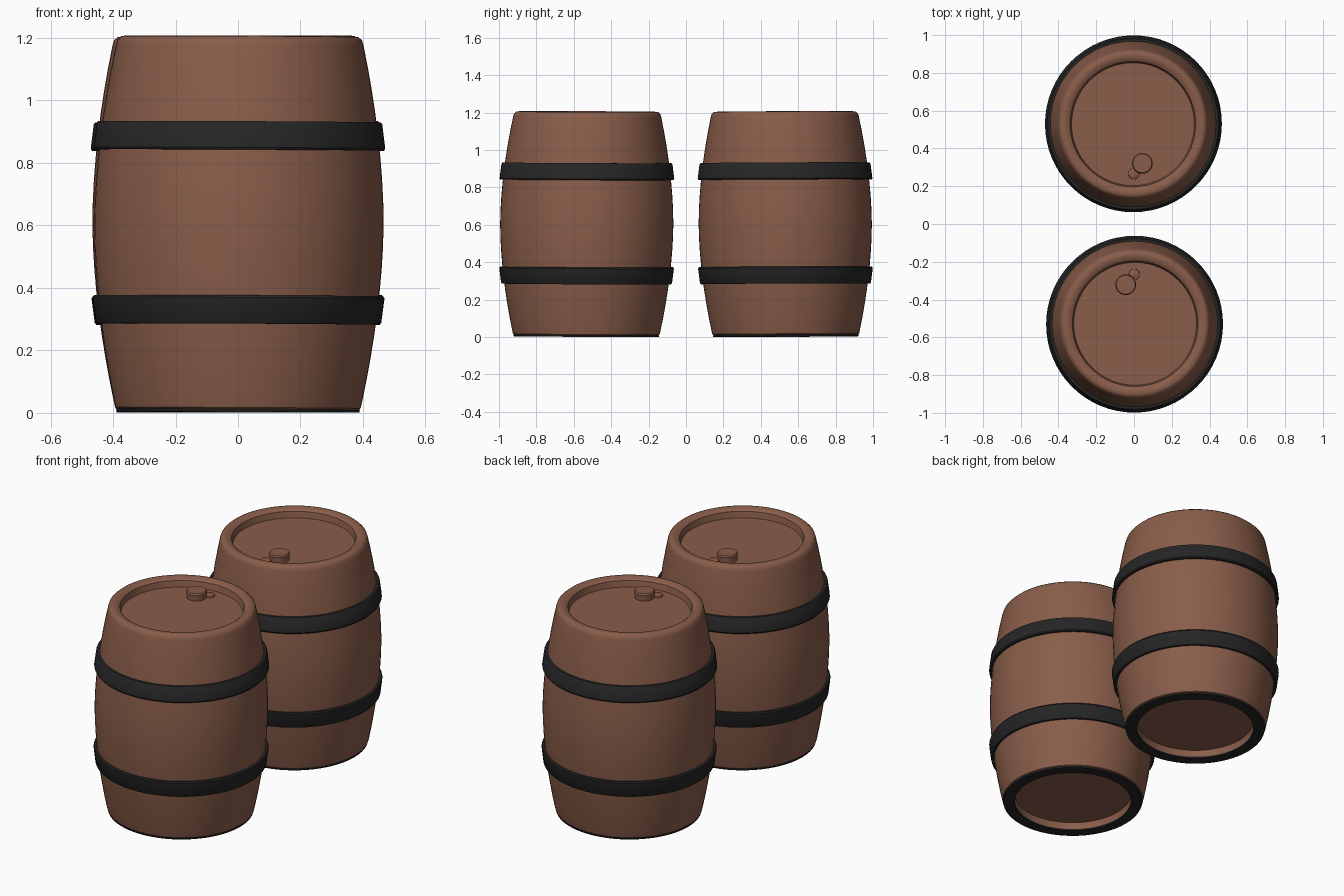
import bpy, math
from mathutils import Matrix, Vector

if "Cube" in bpy.data.objects:
    bpy.data.objects.remove(bpy.data.objects["Cube"])

SEGMENTS = 64


def material(name, rgb):
    m = bpy.data.materials.new(name)
    m.diffuse_color = (*rgb, 1)
    m.use_nodes = True
    m.node_tree.nodes["Principled BSDF"].inputs["Base Color"].default_value = m.diffuse_color
    return m


wood = material("brown wood", (0.25, 0.11, 0.068))
iron = material("black iron", (0.019, 0.019, 0.019))


def lathe(name, profile, mat, place, offset=(0, 0), segments=SEGMENTS, closed=False):
    """Spin (radius, height) points around a vertical axis; radius 0 ends become poles."""
    verts, rings = [], []
    for r, z in profile:
        n = 1 if r == 0 else segments
        rings.append(range(len(verts), len(verts) + n))
        for i in range(n):
            a = 2 * math.pi * i / segments
            verts.append((offset[0] + r * math.cos(a), offset[1] + r * math.sin(a), z))
    pairs = list(zip(rings, rings[1:]))
    if closed:
        pairs.append((rings[-1], rings[0]))
    faces = []
    for low, high in pairs:
        for i in range(segments):
            j = (i + 1) % segments
            if len(low) == 1:
                faces.append((low[0], high[j], high[i]))
            elif len(high) == 1:
                faces.append((low[i], low[j], high[0]))
            else:
                faces.append((low[i], low[j], high[j], high[i]))
    mesh = bpy.data.meshes.new(name)
    mesh.from_pydata(verts, [], faces)
    mesh.materials.append(mat)
    obj = bpy.data.objects.new(name, mesh)
    bpy.context.collection.objects.link(obj)
    obj.matrix_world = place
    bpy.ops.object.select_all(action='DESELECT')
    obj.select_set(True)
    bpy.context.view_layer.objects.active = obj
    bpy.ops.object.shade_smooth_by_angle(angle=math.radians(35))
    return obj


# Bulging staves with rounded rims and a recessed head at each end
bulge = [(0.396, 0.03)]
for i in range(1, 16):
    z = 0.03 + 1.145 * i / 16
    t = abs(z - 0.603) / 0.573
    bulge.append((0.463 - 0.067 * t ** 1.8, z))
body_profile = ([(0, 0.05), (0.325, 0.05), (0.328, 0.008), (0.384, 0.008), (0.392, 0.014)]
                + bulge
                + [(0.396, 1.175), (0.391, 1.192), (0.38, 1.202), (0.365, 1.204),
                   (0.345, 1.2), (0.332, 1.19), (0.325, 1.155), (0, 1.155)])

# Iron hoops, each following the taper of the staves
lower_hoop = [(0.42, 0.282), (0.452, 0.282), (0.457, 0.288), (0.467, 0.366),
              (0.463, 0.373), (0.43, 0.373)]
upper_hoop = [(r, 1.212 - z) for r, z in reversed(lower_hoop)]

# Thin iron ring under the foot
foot_ring = [(0.325, 0.001), (0.388, 0.001), (0.39, 0.009), (0.325, 0.009)]

# Stopper and the smaller peg beside it
stopper = [(0, 1.15), (0.052, 1.15), (0.055, 1.19), (0.05, 1.198), (0, 1.198)]
peg = [(0, 1.15), (0.03, 1.15), (0.028, 1.163), (0.02, 1.167), (0, 1.167)]

for side, y, turn in (("front", -0.533, 0), ("back", 0.533, math.pi)):
    place = (Matrix.Translation(Vector((0, y, 0.002)))
             @ Matrix.Rotation(turn, 4, 'Z')
             @ Matrix.Rotation(0.005, 4, 'Y') @ Matrix.Rotation(-0.004, 4, 'X'))
    lathe(side + "_barrel_body", body_profile, wood, place)
    lathe(side + "_lower_hoop", lower_hoop, iron, place, closed=True)
    lathe(side + "_upper_hoop", upper_hoop, iron, place, closed=True)
    lathe(side + "_foot_ring", foot_ring, iron, place, closed=True)
    lathe(side + "_stopper", stopper, wood, place, (-0.05, 0.207), 24)
    lathe(side + "_peg", peg, wood, place, (-0.005, 0.262), 16)
